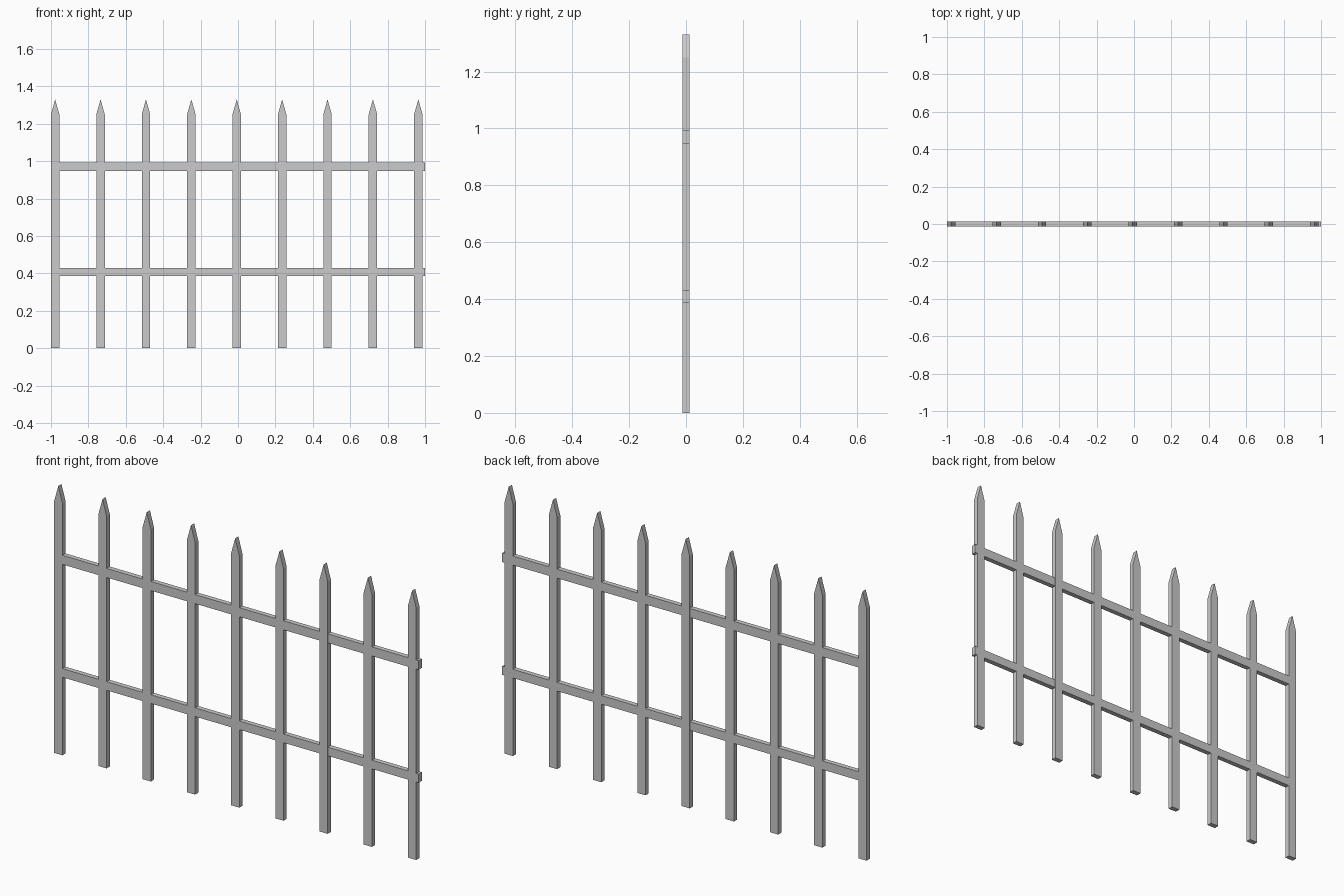
import bpy, bmesh

if "Cube" in bpy.data.objects:
    bpy.data.objects.remove(bpy.data.objects["Cube"])

HALF_DEPTH = 0.0125
PICKETS = 9
FIRST_X, SPACING = -0.9775, 0.2427
HALF_WIDTH = 0.0225


def extrude_profile(name, points, half_depth, x=0.0):
    """Extrude an (x, z) outline symmetrically along y."""
    bm = bmesh.new()
    face = bm.faces.new([bm.verts.new((px, -half_depth, pz)) for px, pz in points])
    grown = bmesh.ops.extrude_face_region(bm, geom=[face])
    verts = [g for g in grown["geom"] if isinstance(g, bmesh.types.BMVert)]
    bmesh.ops.translate(bm, verts=verts, vec=(0, 2 * half_depth, 0))
    bmesh.ops.recalc_face_normals(bm, faces=bm.faces)
    mesh = bpy.data.meshes.new(name)
    bm.to_mesh(mesh)
    bm.free()
    obj = bpy.data.objects.new(name, mesh)
    obj.location.x = x
    bpy.context.collection.objects.link(obj)
    return obj


# Pointed upright pickets
picket = [(-HALF_WIDTH, 0), (HALF_WIDTH, 0), (HALF_WIDTH, 1.25),
          (0, 1.33), (-HALF_WIDTH, 1.25)]
for i in range(PICKETS):
    extrude_profile(f"picket_{i + 1}", picket, HALF_DEPTH, FIRST_X + i * SPACING)

# Horizontal rails, starting inside the first picket and poking past the last
for name, low, high in (("lower_rail", 0.387, 0.430), ("upper_rail", 0.947, 0.992)):
    rail = [(FIRST_X, low), (1.0, low), (1.0, high), (FIRST_X, high)]
    extrude_profile(name, rail, HALF_DEPTH - 0.0003)
